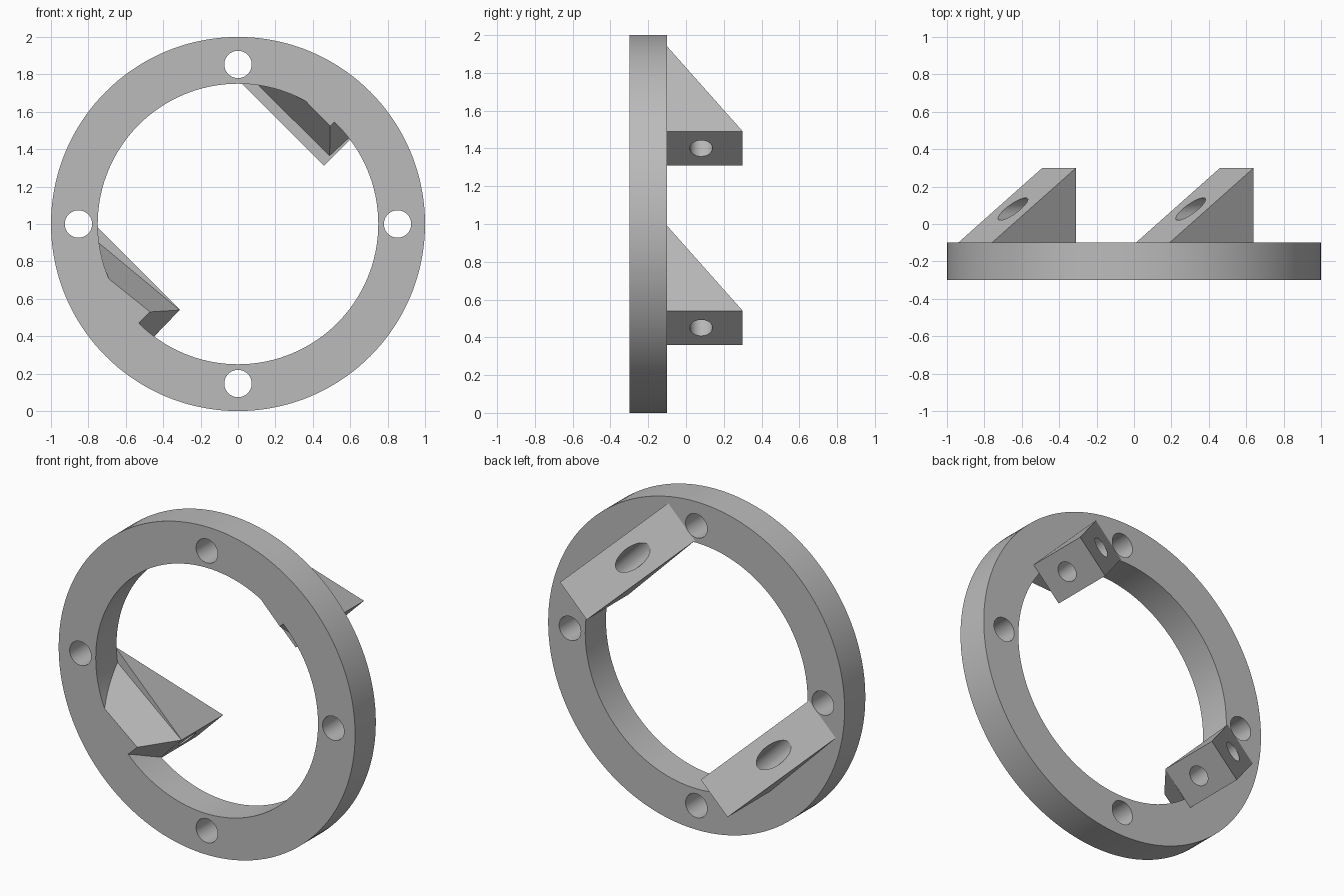
import bpy, bmesh, math
from mathutils import Vector, Matrix

cube = bpy.data.objects.get("Cube")
if cube:
    bpy.data.objects.remove(cube, do_unlink=True)

grey = bpy.data.materials.new("plain grey")
grey.use_nodes = True
colour = (0.5, 0.5, 0.5, 1)
grey.diffuse_color = colour
grey.node_tree.nodes["Principled BSDF"].inputs["Base Color"].default_value = colour

BACK, FRONT = -0.1, -0.3          # faces of the ring
U = Vector((1, 0, -1)).normalized()   # bracket length
V = Vector((1, 0, 1)).normalized()    # bracket width
Y = Vector((0, 1, 0))


def make(name, bm):
    bmesh.ops.recalc_face_normals(bm, faces=bm.faces)
    mesh = bpy.data.meshes.new(name)
    bm.to_mesh(mesh)
    bm.free()
    mesh.materials.append(grey)
    obj = bpy.data.objects.new(name, mesh)
    bpy.context.collection.objects.link(obj)
    return obj


def loft(name, loop_a, loop_b):
    """Solid between two matching loops of points."""
    bm = bmesh.new()
    a = [bm.verts.new(p) for p in loop_a]
    b = [bm.verts.new(p) for p in loop_b]
    n = len(a)
    bm.faces.new(a)
    bm.faces.new(b[::-1])
    for i in range(n):
        j = (i + 1) % n
        bm.faces.new((a[i], b[i], b[j], a[j]))
    return make(name, bm)


def rod(name, centre, axis, radius, length, sides=48):
    bm = bmesh.new()
    turn = axis.to_track_quat('Z', 'Y').to_matrix().to_4x4()
    bmesh.ops.create_cone(bm, cap_ends=True, segments=sides, radius1=radius,
                          radius2=radius, depth=length,
                          matrix=Matrix.Translation(centre) @ turn)
    return make(name, bm)


def combine(obj, other, operation):
    """Apply a boolean and discard the helper."""
    other.hide_render = True
    mod = obj.modifiers.new("combine", 'BOOLEAN')
    mod.operation, mod.object, mod.solver = operation, other, 'EXACT'
    bpy.context.view_layer.objects.active = obj
    bpy.ops.object.modifier_apply(modifier=mod.name)
    bpy.data.objects.remove(other, do_unlink=True)


def smooth(obj):
    bpy.ops.object.select_all(action='DESELECT')
    obj.select_set(True)
    bpy.context.view_layer.objects.active = obj
    bpy.ops.object.shade_smooth_by_angle(angle=math.radians(20))


# Flat ring
middle = Vector((0, (BACK + FRONT) / 2, 1))
ring = rod("ring", middle, Y, 1, BACK - FRONT, 144)
combine(ring, rod("bore", middle, Y, 0.75, 1, 144), 'DIFFERENCE')

# Tapered supports on the inner wall, flush with the front face
supports = [
    ([(0.06, 1.79), (0.49, 1.365), (0.64, 1.505), (0.56, 1.66)],
     [(0.253, 1.768), (0.492, 1.524), (0.6, 1.63), (0.56, 1.66)]),
    ([(-0.79, 0.937), (-0.312, 0.54), (-0.49, 0.355), (-0.65, 0.45)],
     [(-0.765, 0.766), (-0.47, 0.53), (-0.59, 0.415), (-0.65, 0.45)]),
]
for base, tip in supports:
    support = loft("support", [(x, BACK, z) for x, z in base],
                   [(x, FRONT, z) for x, z in tip])
    combine(ring, support, 'UNION')

# Four mounting holes
for k in range(4):
    a = k * math.pi / 2
    spot = middle + Vector((math.cos(a), 0, math.sin(a))) * 0.853
    combine(ring, rod("hole", spot, Y, 0.073, 1), 'DIFFERENCE')
smooth(ring)

# Two wedge brackets on the back face, each drilled lengthwise
LENGTH, WIDTH, HEIGHT = 0.636, 0.255, 0.4
for name, x, z in (("lower_bracket", -0.94, 0.81), ("upper_bracket", 0.01, 1.76)):
    start = Vector((x, BACK, z))
    side = [start, start + U * LENGTH, start + U * LENGTH + Y * HEIGHT]
    wedge = loft(name, side, [p + V * WIDTH for p in side])
    drill = start + U * LENGTH / 2 + V * WIDTH / 2 + Y * 0.18
    combine(wedge, rod("drill", drill, U, 0.06, 2), 'DIFFERENCE')
    smooth(wedge)
